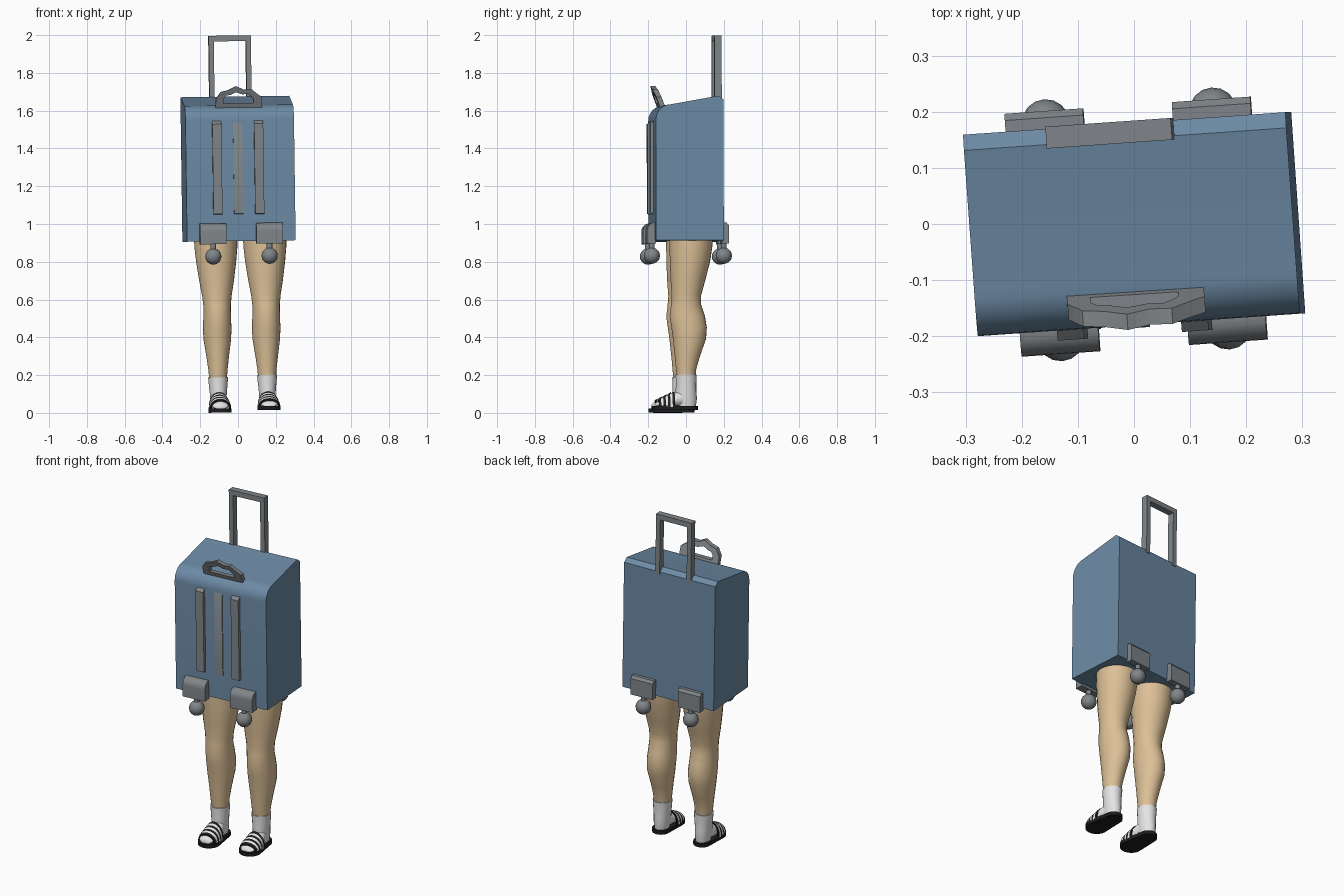
import bpy, bmesh, math
from mathutils import Matrix, Vector

cube = bpy.data.objects.get("Cube")
if cube:
    bpy.data.objects.remove(cube, do_unlink=True)


def material(name, rgb):
    m = bpy.data.materials.new(name)
    m.use_nodes = True
    m.diffuse_color = (*rgb, 1)
    m.node_tree.nodes["Principled BSDF"].inputs["Base Color"].default_value = (*rgb, 1)
    return m


BLUE = material("case blue", (0.15, 0.255, 0.375))
GREY = material("metal grey", (0.215, 0.235, 0.25))
SKIN = material("skin", (0.72, 0.53, 0.31))
WHITE = material("sock white", (0.78, 0.78, 0.78))
BLACK = material("rubber black", (0.012, 0.012, 0.012))

# The whole figure is turned and leans very slightly
PIVOT = Vector((0, 0, 1.3))
POSE = (Matrix.Translation(PIVOT) @ Matrix.Rotation(math.radians(4), 4, 'Z')
        @ Matrix.Rotation(math.radians(-0.8), 4, 'Y') @ Matrix.Translation(-PIVOT))


def finish(name, bm, *mats, angle=35):
    bmesh.ops.recalc_face_normals(bm, faces=bm.faces)
    bm.transform(POSE)
    mesh = bpy.data.meshes.new(name)
    bm.to_mesh(mesh)
    bm.free()
    for m in mats:
        mesh.materials.append(m)
    ob = bpy.data.objects.new(name, mesh)
    bpy.context.collection.objects.link(ob)
    bpy.ops.object.select_all(action='DESELECT')
    ob.select_set(True)
    bpy.context.view_layer.objects.active = ob
    bpy.ops.object.shade_smooth_by_angle(angle=math.radians(angle))
    return ob


def place(axis, a, b, t):
    return {'x': (t, a, b), 'y': (a, t, b), 'z': (a, b, t)}[axis]


def prism(name, outline, axis, lo, hi, mat, hole=None):
    """Extrude an outline along an axis, with an optional hole of equal point count."""
    bm = bmesh.new()
    n = len(outline)
    loops = [[bm.verts.new(place(axis, a, b, t)) for a, b in pts]
             for pts in ([outline, hole] if hole else [outline]) for t in (lo, hi)]
    for k in range(0, len(loops), 2):
        for i in range(n):
            j = (i + 1) % n
            bm.faces.new((loops[k][i], loops[k][j], loops[k + 1][j], loops[k + 1][i]))
    if hole:
        for k in (0, 1):
            for i in range(n):
                j = (i + 1) % n
                bm.faces.new((loops[k][i], loops[k][j], loops[k + 2][j], loops[k + 2][i]))
    else:
        bm.faces.new(loops[0])
        bm.faces.new(loops[1])
    return finish(name, bm, mat)


def loft(name, rings, mat, n=20):
    """Skin elliptical rings given as (centre, u axis, v axis)."""
    bm = bmesh.new()
    rows = []
    for c, u, v in rings:
        rows.append([bm.verts.new(Vector(c) + Vector(u) * math.cos(i * math.tau / n)
                                  + Vector(v) * math.sin(i * math.tau / n)) for i in range(n)])
    for r, s in zip(rows, rows[1:]):
        for i in range(n):
            j = (i + 1) % n
            bm.faces.new((r[i], r[j], s[j], s[i]))
    bm.faces.new(rows[0])
    bm.faces.new(rows[-1])
    return finish(name, bm, mat, angle=50)


def upright(cx, sections):
    """Rings for a limb from (z, half width, front y, back y)."""
    return [((cx, (f + b) / 2, z), (w, 0, 0), (0, (b - f) / 2, 0)) for z, w, f, b in sections]


def arc(cx, cy, r, a0, a1, steps):
    return [(cx + r * math.cos(math.radians(a0 + (a1 - a0) * i / steps)),
             cy + r * math.sin(math.radians(a0 + (a1 - a0) * i / steps))) for i in range(steps + 1)]


# Suitcase body, side profile with rounded front top edge
front_round = [(-0.18 + 0.08 * (1 - math.cos(t)), 1.55 + 0.08 * math.sin(t))
               for t in (math.pi / 2 * i / 8 for i in range(9))]
prism("suitcase_body", [(0.18, 0.91), (-0.18, 0.91)] + front_round
      + [(0.152, 1.675), (0.18, 1.655)], 'x', -0.288, 0.288, BLUE)

# Telescopic handle
L, R, TOP, LOW, BAR = -0.136, 0.088, 1.998, 1.64, 0.027
prism("telescopic_handle", [(L, LOW), (L, TOP), (R, TOP), (R, LOW), (R - BAR, LOW),
                            (R - BAR, TOP - 0.03), (L + BAR, TOP - 0.03), (L + BAR, LOW)],
      'y', 0.145, 0.184, GREY)

# Carry handle: wavy grip around a slot, leaning forward
grip = [(-0.125, 1.61), (-0.122, 1.665), (-0.095, 1.7), (-0.055, 1.71), (-0.015, 1.73),
        (0.025, 1.712), (0.065, 1.715), (0.095, 1.69), (0.123, 1.67), (0.12, 1.61)]
slot = [(-0.082, 1.64), (-0.08, 1.665), (-0.068, 1.68), (-0.045, 1.684), (-0.015, 1.698),
        (0.02, 1.686), (0.05, 1.688), (0.066, 1.674), (0.076, 1.66), (0.076, 1.64)]
handle = prism("carry_handle", grip, 'y', -0.146, -0.118, GREY, hole=slot)
for v in handle.data.vertices:
    v.co.y -= 0.38 * (v.co.z - 1.62)

# Front ribs
for name, x, out in (("right_rib", -0.123, 0.018), ("middle_rib", -0.012, 0.005),
                     ("left_rib", 0.099, 0.018)):
    prism(name, [(-0.17, 1.05), (-0.18 - out, 1.055), (-0.18 - out, 1.53), (-0.17, 1.555)],
          'x', x - 0.024, x + 0.024, GREY)

# Wheel brackets, stems and ball casters
front_bracket = [(-0.175, 0.895), (-0.222, 0.895)] + [
    (-0.182 - 0.04 * math.cos(t), 0.962 + 0.043 * math.sin(t))
    for t in (math.pi / 2 * i / 6 for i in range(7))] + [(-0.175, 1.005)]
back_bracket = [(0.175, 0.895), (0.212, 0.895), (0.212, 0.99), (0.2, 1.005), (0.175, 1.005)]
for side, x in (("right", -0.151), ("left", 0.148)):
    for end, y, outline in (("front", -0.192, front_bracket), ("back", 0.19, back_bracket)):
        prism(f"{end}_{side}_bracket", outline, 'x', x - 0.07, x + 0.07, GREY)
        loft(f"{end}_{side}_stem", upright(x, [(0.86, 0.015, y - 0.015, y + 0.015),
                                               (0.92, 0.015, y - 0.015, y + 0.015)]), GREY, 12)
        bm = bmesh.new()
        bmesh.ops.create_uvsphere(bm, u_segments=16, v_segments=10, radius=0.043,
                                  matrix=Matrix.Translation((x, y, 0.83)))
        finish(f"{end}_{side}_ball", bm, GREY)

# Legs with socks and striped slides
leg = [(0.95, 0.116, -0.097, 0.134), (0.88, 0.114, -0.097, 0.13), (0.8, 0.106, -0.096, 0.118),
       (0.7, 0.092, -0.092, 0.092), (0.62, 0.078, -0.086, 0.07), (0.57, 0.073, -0.09, 0.07),
       (0.51, 0.073, -0.097, 0.09), (0.45, 0.076, -0.088, 0.1), (0.39, 0.073, -0.08, 0.096),
       (0.3, 0.06, -0.07, 0.064), (0.23, 0.051, -0.064, 0.044), (0.17, 0.046, -0.058, 0.038)]
sock = [(0.187, 0.053, -0.066, 0.046), (0.14, 0.049, -0.064, 0.044), (0.1, 0.045, -0.066, 0.044),
        (0.06, 0.043, -0.066, 0.047), (0.022, 0.038, -0.06, 0.042)]
foot = [(-0.178, 0.02, 0.04), (-0.17, 0.036, 0.052), (-0.15, 0.047, 0.064), (-0.115, 0.05, 0.08),
        (-0.075, 0.047, 0.1), (-0.04, 0.042, 0.12), (0.0, 0.036, 0.12)]


def foot_size(y):
    """Half width and top height of the foot at a given y."""
    for (y0, w0, h0), (y1, w1, h1) in zip(foot, foot[1:]):
        if y <= y1:
            t = (y - y0) / (y1 - y0)
            return w0 + (w1 - w0) * t, h0 + (h1 - h0) * t


for side, s, lift in (("right", -1, 0.003), ("left", 1, 0.013)):
    cx = 0.008 + s * 0.13
    loft(f"{side}_leg", upright(cx, leg), SKIN, 24)
    loft(f"{side}_sock", upright(cx, [(z + lift, w, f, b) for z, w, f, b in sock]), WHITE)
    base = lift + 0.016
    loft(f"{side}_sock_foot", [((cx, y, (h + base) / 2), (w, 0, 0), (0, 0, (h - base) / 2))
                               for y, w, h in foot], WHITE)
    # Sole
    sole = arc(cx, -0.13, 0.061, 180, 360, 14) + arc(cx, 0.004, 0.048, 0, 180, 12)
    prism(f"{side}_sole", sole, 'z', lift, lift + 0.022, BLACK)
    # Strap: arched band with alternating stripes
    bm = bmesh.new()
    bands, steps = 7, 12
    rows = []
    for i in range(bands + 1):
        y = -0.158 + 0.085 * i / bands
        w, h = foot_size(y)
        for off in (0.003, 0.01):
            rows.append([bm.verts.new((cx + (w + off) * math.cos(math.pi * k / steps), y,
                                       base + (h + off - base) * math.sin(math.pi * k / steps) ** 0.8))
                         for k in range(steps + 1)])
    for i in range(bands):
        a, b, c, d = rows[2 * i:2 * i + 4]
        for k in range(steps):
            for p, q in ((a, c), (b, d)):
                f = bm.faces.new((p[k], p[k + 1], q[k + 1], q[k]))
                f.material_index = i % 2
    for a, b in ((rows[0], rows[1]), (rows[-2], rows[-1])):
        for k in range(steps):
            bm.faces.new((a[k], a[k + 1], b[k + 1], b[k]))
    finish(f"{side}_strap", bm, BLACK, WHITE)
